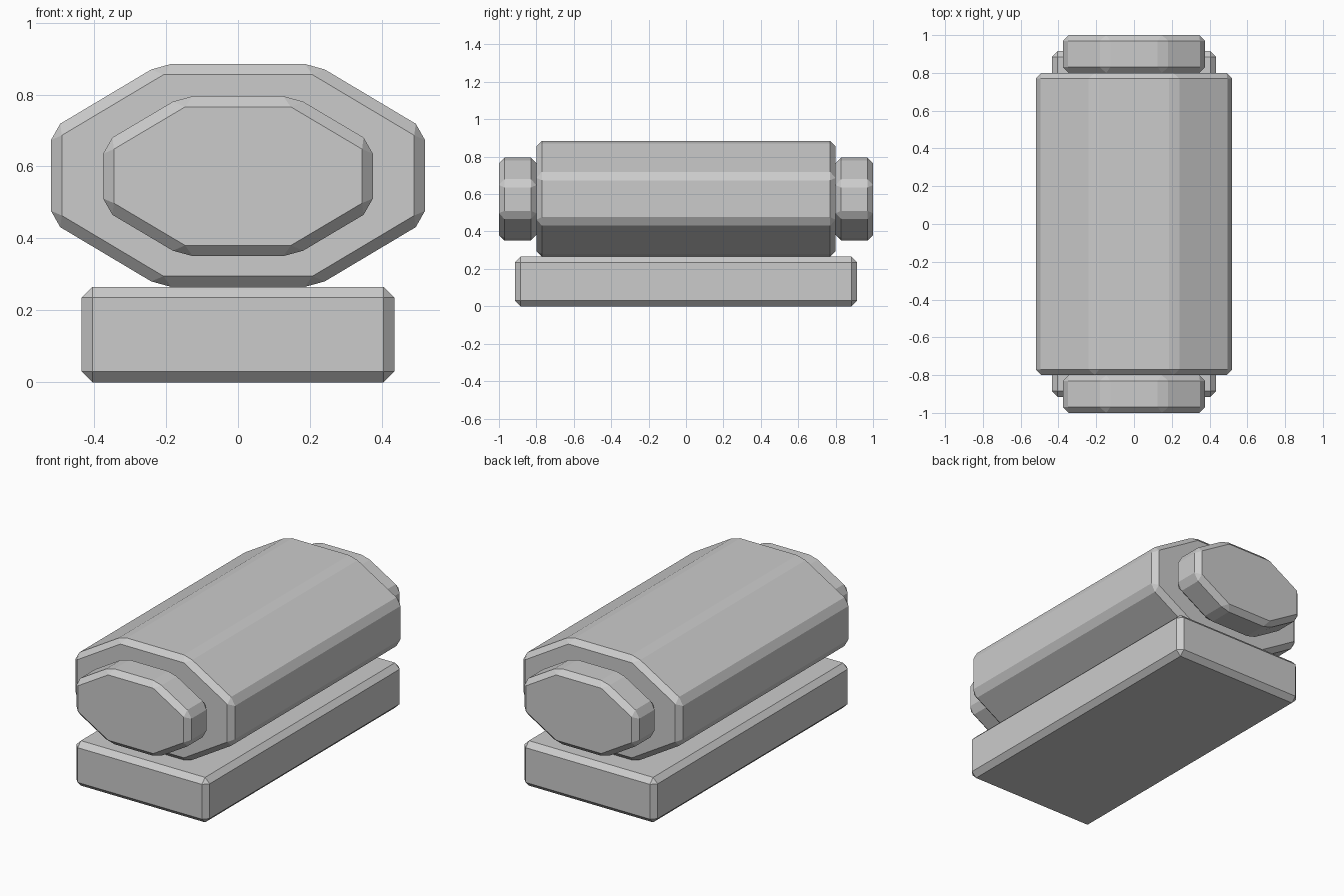
import bpy, bmesh
from math import pi, cos
from mathutils import Matrix

if "Cube" in bpy.data.objects:
    bpy.data.objects.remove(bpy.data.objects["Cube"])

BEVEL = 0.03


def finish(name, bm):
    """Turn a bmesh into a flat-shaded object with chamfered edges."""
    bmesh.ops.recalc_face_normals(bm, faces=bm.faces)
    mesh = bpy.data.meshes.new(name)
    bm.to_mesh(mesh)
    bm.free()
    obj = bpy.data.objects.new(name, mesh)
    bpy.context.collection.objects.link(obj)
    mod = obj.modifiers.new("chamfer", 'BEVEL')
    mod.width = BEVEL
    mod.segments = 1
    mod.limit_method = 'ANGLE'
    mod.angle_limit = 0.4
    return obj


def box(name, size, centre):
    bm = bmesh.new()
    bmesh.ops.create_cube(bm, size=1, matrix=Matrix.Translation(centre) @ Matrix.Diagonal((*size, 1)))
    return finish(name, bm)


def octagon_prism(name, half_width, half_height, length, centre):
    """Squashed octagonal prism lying along y, flat side up."""
    bm = bmesh.new()
    bmesh.ops.create_cone(bm, cap_ends=True, segments=8, depth=1,
                          radius1=1 / cos(pi / 8), radius2=1 / cos(pi / 8))
    # Put flats on the axes whatever the starting vertex angle is
    v = bm.verts[:][0].co
    on_axis = min(abs(v.x), abs(v.y)) < 0.01
    turn = Matrix.Rotation(pi / 8 if on_axis else 0, 4, 'Z')
    bm.transform(Matrix.Translation(centre)
                 @ Matrix.Diagonal((half_width, length, half_height, 1))
                 @ Matrix.Rotation(pi / 2, 4, 'X') @ turn)
    return finish(name, bm)


# Rectangular base slab
box("base", (0.87, 1.83, 0.265), (0, 0, 0.1325))

# Main drum resting on the base
octagon_prism("drum", 0.52, 0.31, 1.6, (0, 0, 0.575))

# Smaller end caps, front and back
for side, label in ((-1, "front"), (1, "back")):
    octagon_prism(label + "_cap", 0.375, 0.2225, 0.2, (0, side * 0.9, 0.573))
